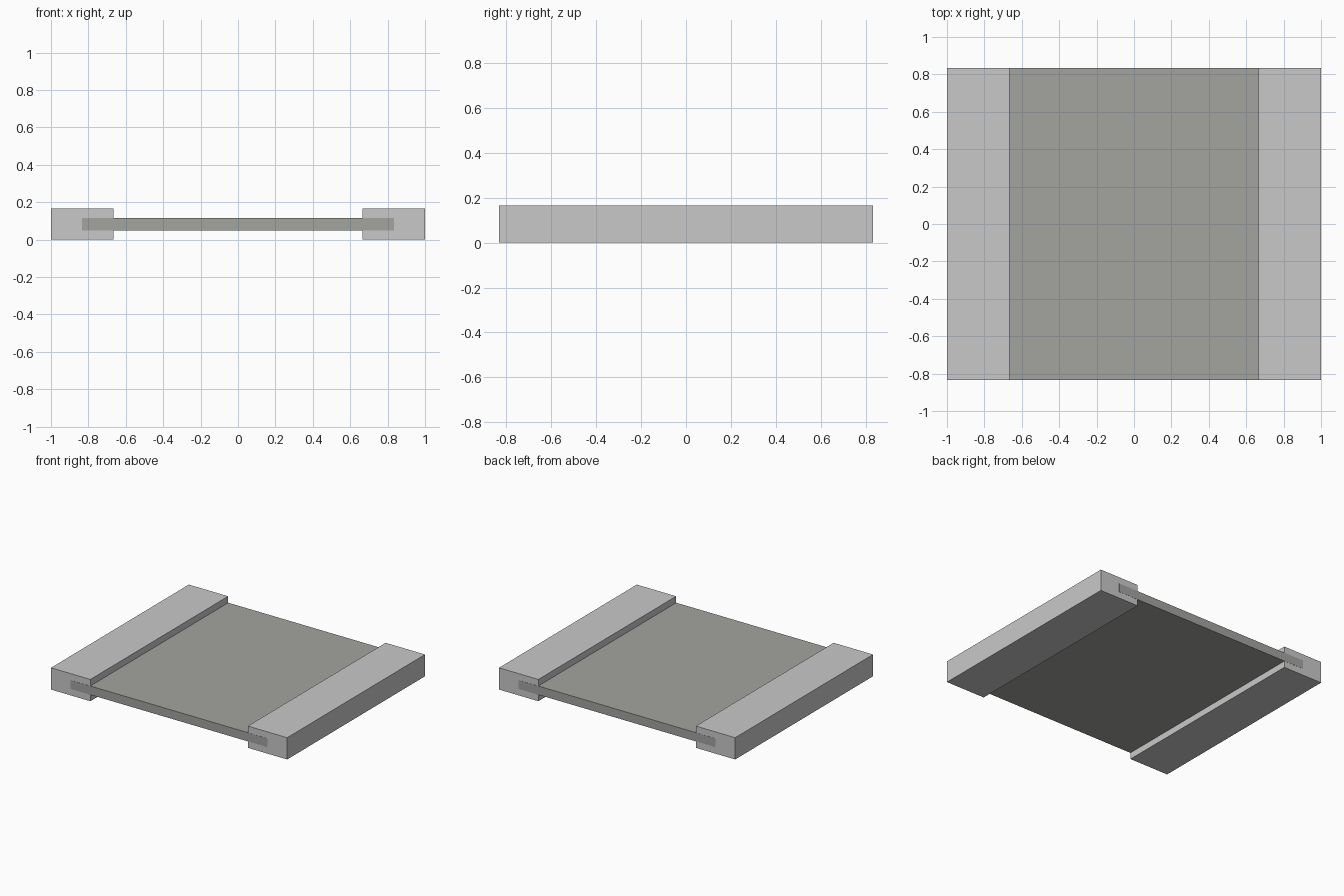
import bpy

default = bpy.data.objects.get("Cube")
if default:
    bpy.data.objects.remove(default, do_unlink=True)


def make_material(name, color):
    mat = bpy.data.materials.new(name)
    mat.use_nodes = True
    mat.diffuse_color = color
    mat.node_tree.nodes["Principled BSDF"].inputs["Base Color"].default_value = color
    return mat


def box(name, center, size, mat):
    bpy.ops.mesh.primitive_cube_add(size=1, location=center)
    obj = bpy.context.object
    obj.name = name
    obj.scale = size
    bpy.ops.object.transform_apply(location=False, rotation=False, scale=True)
    obj.data.materials.append(mat)
    return obj


light_grey = make_material("light grey", (0.584, 0.584, 0.584, 1))
warm_grey = make_material("warm grey", (0.366, 0.366, 0.352, 1))

LENGTH = 5 / 3
HEIGHT = 1 / 6

# Raised rails along both sides
for side, sign in (("left", 1), ("right", -1)):
    box(side + "_rail", (sign * 5 / 6, 0, HEIGHT / 2), (1 / 3, LENGTH, HEIGHT), light_grey)

# Thin deck, its ends let into the rails and just proud of their end faces
box("deck", (0, 0, HEIGHT / 2), (LENGTH, LENGTH + 0.002, HEIGHT * 0.4), warm_grey)
